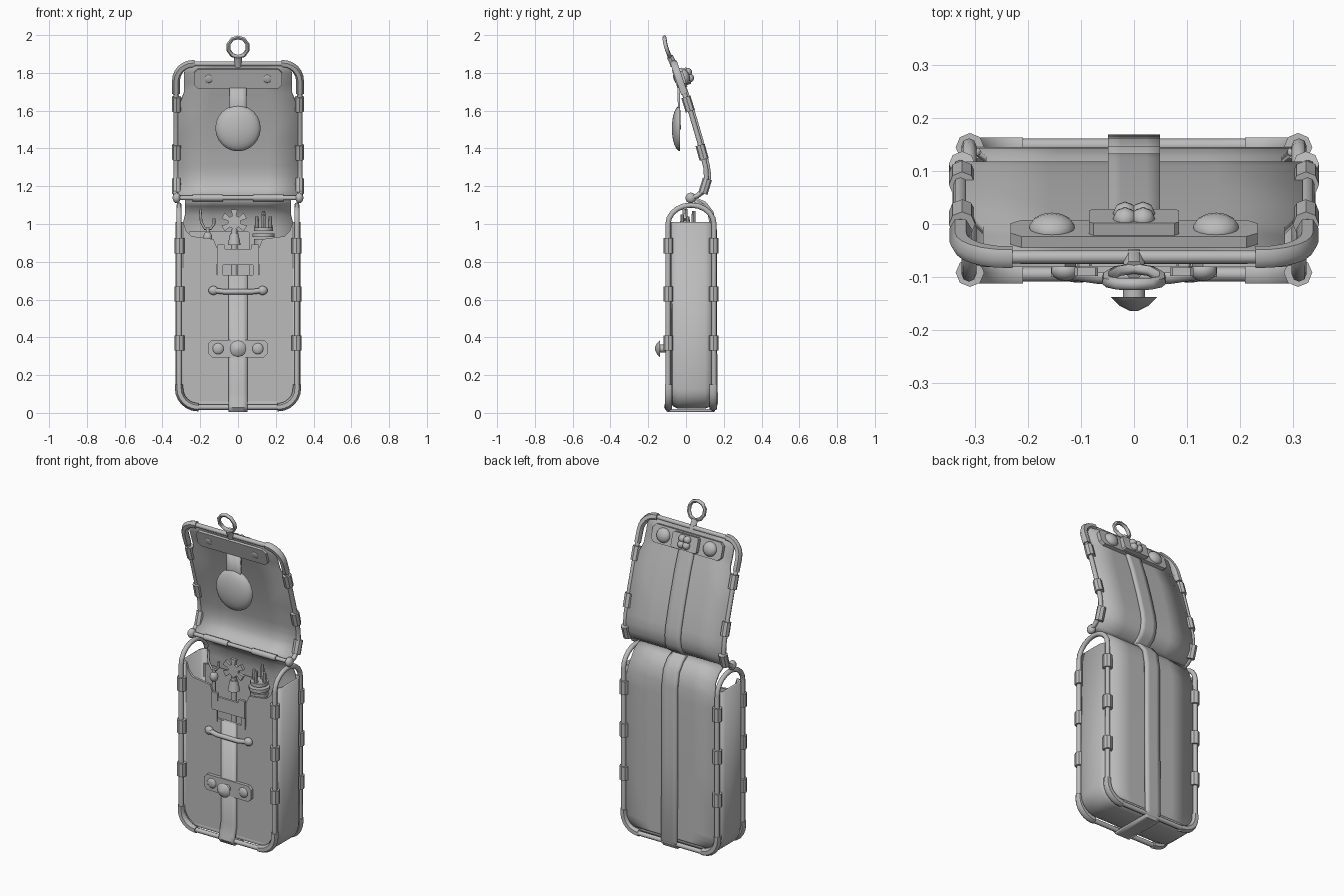
import bpy, bmesh, math
from mathutils import Matrix

if "Cube" in bpy.data.objects:
    bpy.data.objects.remove(bpy.data.objects["Cube"])

grey = bpy.data.materials.new("plain_grey")
grey.diffuse_color = (0.5, 0.5, 0.5, 1)
grey.use_nodes = True
grey.node_tree.nodes["Principled BSDF"].inputs["Base Color"].default_value = grey.diffuse_color
TILT = 0.3                                   # lean of the open lid


def finish(name, bm, loc=(0, 0, 0), rot=0, angle=40, thick=0):
    bmesh.ops.recalc_face_normals(bm, faces=bm.faces)
    me = bpy.data.meshes.new(name)
    bm.to_mesh(me)
    bm.free()
    me.materials.append(grey)
    ob = bpy.data.objects.new(name, me)
    bpy.context.collection.objects.link(ob)
    ob.location = loc
    ob.rotation_euler = (rot, 0, 0)
    if thick:
        m = ob.modifiers.new("thickness", 'SOLIDIFY')
        m.thickness, m.offset = thick, 0
    bpy.ops.object.select_all(action='DESELECT')
    bpy.context.view_layer.objects.active = ob
    ob.select_set(True)
    bpy.ops.object.shade_smooth_by_angle(angle=math.radians(angle))
    return ob


def prism(name, outline, depth, loc, rot=0):
    """Outline in x/z, extruded along y and centred on loc."""
    bm = bmesh.new()
    f = bm.faces.new([bm.verts.new((x, -depth / 2, z)) for x, z in outline])
    ext = bmesh.ops.extrude_face_region(bm, geom=[f])
    vs = [v for v in ext["geom"] if isinstance(v, bmesh.types.BMVert)]
    bmesh.ops.translate(bm, verts=vs, vec=(0, depth, 0))
    bm.faces.new(list(reversed([v for v in f.verts]))) if not f.is_valid else None
    return finish(name, bm, loc, rot)


def plate(name, w, h, depth, loc, rot=0, c=0.02):
    pts = [(w, h - c), (w - c, h), (c - w, h), (-w, h - c),
           (-w, c - h), (c - w, -h), (w - c, -h), (w, c - h)]
    return prism(name, pts, depth, loc, rot)


def ball(name, size, loc, rot=0, seg=14):
    bm = bmesh.new()
    bmesh.ops.create_uvsphere(bm, u_segments=seg, v_segments=8, radius=1)
    bmesh.ops.transform(bm, matrix=Matrix.Diagonal((*size, 1)), verts=bm.verts)
    return finish(name, bm, loc, rot, 50)


def cyl(name, r1, r2, h, loc, rot=0, seg=12, angle=40):
    bm = bmesh.new()
    bmesh.ops.create_cone(bm, cap_ends=True, segments=seg, radius1=r1, radius2=r2, depth=h)
    return finish(name, bm, loc, rot, angle)


def tube(name, pts, r, closed=False, res=2):
    cu = bpy.data.curves.new(name, 'CURVE')
    cu.dimensions, cu.bevel_depth, cu.bevel_resolution = '3D', r, res
    cu.use_fill_caps = True
    sp = cu.splines.new('POLY')
    sp.points.add(len(pts) - 1)
    for p, q in zip(sp.points, pts):
        p.co = (*q, 1)
    sp.use_cyclic_u = closed
    tmp = bpy.data.objects.new(name, cu)
    bpy.context.collection.objects.link(tmp)
    bpy.context.view_layer.update()
    bm = bmesh.new()
    bm.from_mesh(tmp.to_mesh())
    tmp.to_mesh_clear()
    bpy.data.objects.remove(tmp)
    return finish(name, bm, angle=60)


def grid(name, rows, thick):
    bm = bmesh.new()
    vr = [[bm.verts.new(p) for p in row] for row in rows]
    for a, b in zip(vr, vr[1:]):
        for i in range(len(a) - 1):
            bm.faces.new((a[i], a[i + 1], b[i + 1], b[i]))
    return finish(name, bm, thick=thick)


def ribbon(name, prof, width, thick):
    """Sheet following a side profile, with half width given by height."""
    return grid(name, [[(s * width(z), y, z) for s in (-1, -.5, 0, .5, 1)] for y, z in prof], thick)


def u_path(w, end, base, r, n=6):
    """U in x/z with round corners; opens towards end."""
    d = 1 if end > base else -1
    arc = [(-w + r - r * math.cos(i / n * math.pi / 2),
            base + d * (r - r * math.sin(i / n * math.pi / 2))) for i in range(n + 1)]
    half = [(-w, end)] + arc
    return half + [(-x, z) for x, z in reversed(half)]


LID = [(.03, 1.135), (.06, 1.15), (.09, 1.175), (.106, 1.21), (.11, 1.26), (.103, 1.31),
       (.07, 1.44), (.02, 1.61), (-.03, 1.75), (-.05, 1.81), (-.06, 1.84), (-.068, 1.865)]


def lid_y(z):
    for (y0, z0), (y1, z1) in zip(LID, LID[1:]):
        if z <= z1:
            return y0 + (y1 - y0) * (z - z0) / (z1 - z0)
    return LID[-1][0]


def corner(w, dist, r):
    """Half width near a rounded end, dist away from it."""
    return w if dist >= r else w - r + math.sqrt(max(0, r * r - (r - dist) ** 2))


# Pouch: sides and bottom as one band, then front and back panels
rows = [[(x, y, z) for x, z in u_path(.325 - i, 1.01, .028 + i, .1)]
        for y, i in ((-.074, .035), (-.066, .012), (-.04, 0), (.1, 0), (.125, .01), (.139, .035))]
grid("pouch_sides", rows, .012)
edge = [(.29, 1.01), (.275, .965), (.245, .935), (.13, .92), (.11, .87), (.11, .73)]
low = u_path(.292, .9, .06, .07)[1:-1]
prism("pouch_front", low + edge + [(-x, z) for x, z in reversed(edge)], .014, (0, -.074, 0))
back = [(.139, z) for z in (.06, .067, .08, .1, .13, .5, .9)] + [(.136, .98), (.122, 1.05), (.085, 1.1), (.03, 1.13)]
ribbon("pouch_back", back, lambda z: corner(.298, z - .055, .08) if z < 1 else .28, .014)

# Wire frame around the pouch, arching over each side
front = u_path(.312, 1.0, .03, .1)
arch = [(.0265 - .1215 * math.cos(a * math.pi / 10), 1 + .1 * math.sin(a * math.pi / 10)) for a in range(1, 10)]
loop = [(x, -.095, z) for x, z in front] + [(.312, y, z) for y, z in arch]
loop += [(x, .148, z) for x, z in reversed(front)] + [(-.312, y, z) for y, z in reversed(arch)]
tube("pouch_frame", loop, .014, True)

# Lid sheet and lid wire
fine = [(lid_y(z), z) for z in [p[1] for p in LID[:-4]] + [1.70, 1.75, 1.8, 1.82, 1.835, 1.845]]
ribbon("lid_panel", fine, lambda z: .318 if z < 1.7 else corner(.285, 1.85 - z, .05), .016)
lid_u = u_path(.328, 1.17, 1.848, .09)
straight = [(-.328, z) for z in (1.17, 1.2, 1.24, 1.3, 1.44, 1.6)]
lid_loop = straight + lid_u[1:-1] + [(-x, z) for x, z in reversed(straight)]
tube("lid_frame", [(x, lid_y(z), z) for x, z in lid_loop], .013)

# Corner caps and edge clips
for s in (-1, 1):
    for y in (-.093, .144):
        path = [(-.312, .15)] + front[1:8] + [(-.21, .03)]
        tube("bottom_corner_cap", [(s * x, y, z) for x, z in path], .022, res=1)
        for z in (.885, .63, .37):
            cyl("pouch_clip", .027, .027, .08, (s * .31, y + .001, z), seg=8)
    path = [(-.328, 1.69)] + lid_u[1:8] + [(-.23, 1.848)]
    tube("lid_corner_cap", [(s * x, lid_y(z), z) for x, z in path], .021, res=1)
    for z, r in ((1.635, TILT), (1.38, .27), (1.2, -.3)):
        cyl("lid_clip", .025, .025, .08, (s * .325, lid_y(z), z), r, 8)

# Hinge
tube("hinge_rod", [(-.34, .025, 1.138), (.34, .025, 1.138)], .012)
for s in (-1, 1):
    ball("hinge_ball", (.022, .028, .028), (s * .325, .025, 1.138))
    tube("hinge_link", [(s * .33, .025, 1.138), (s * .33, .06, 1.15), (s * .33, .09, 1.175)], .013)
    tube("hinge_knuckle", [(s * .08, .025, 1.138), (s * .24, .025, 1.138)], .018)

# Strap running down the front, under, and up the back and lid
strap = [(-.085, .73), (-.085, .12), (-.1, .06), (-.108, .03), (-.095, .012), (.145, .012), (.16, .05),
         (.154, .5), (.154, .97), (.138, 1.06), (.1, 1.11), (.055, 1.135)]
strap += [(y + .014, z) for y, z in LID[2:-2]]
ribbon("strap", strap, lambda z: .049, .018)

# Keeper across the front notch
plate("keeper_band", .11, .042, .014, (0, -.086, .825), c=.006)
for s in (-1, 1):
    plate("keeper_side", .014, .075, .012, (s * .094, -.08, .785), c=.004)
    plate("keeper_tab", .022, .026, .016, (s * .09, -.09, .865), c=.005)

# Pull handle
tube("handle_bar", [(-.13, -.09, .648), (-.07, -.099, .641), (.07, -.099, .641), (.13, -.09, .648)], .014)
for s in (-1, 1):
    ball("handle_end", (.027, .02, .024), (s * .13, -.088, .648))

# Fastener plate with knob
plate("fastener_plate", .157, .047, .02, (0, -.09, .34))
for s in (-1, 1):
    ball("fastener_rivet", (.03, .013, .03), (s * .105, -.098, .34))
cyl("knob_stem", .021, .021, .06, (0, -.115, .34), math.pi / 2)
cyl("knob_head", .044, .028, .016, (0, -.146, .34), math.pi / 2, angle=60)
cyl("knob_tip", .028, .008, .01, (0, -.159, .34), math.pi / 2, angle=60)


# Lid plates, placed on the leaning lid by offset from its surface
def on_lid(x, z, off):
    return (x, lid_y(z) + off * math.cos(TILT), z + off * math.sin(TILT))


plate("lid_back_plate", .233, .052, .022, on_lid(0, 1.77, .019), TILT)
plate("lid_front_plate", .233, .052, .016, on_lid(0, 1.775, -.015), TILT)
plate("lid_lock_block", .085, .045, .036, on_lid(0, 1.77, .036), TILT, .008)
for s in (-1, 1):
    ball("lid_rivet", (.044, .028, .042), on_lid(s * .155, 1.77, .03), TILT)
    ball("lid_inner_rivet", (.022, .005, .022), on_lid(s * .155, 1.775, -.023), TILT)
for i in range(4):
    a = math.pi / 4 + i * math.pi / 2
    ball("lock_rosette_petal", (.023, .022, .023),
         on_lid(.024 * math.cos(a), 1.772 + .022 * math.sin(a), .055), TILT, 8)

# Hanging tongue and domed disc inside the lid
ribbon("disc_tongue", [(-.04, 1.73), (-.037, 1.62), (-.033, 1.5)], lambda z: .045, .012)
bm = bmesh.new()
bmesh.ops.create_uvsphere(bm, u_segments=24, v_segments=12, radius=1)
bmesh.ops.transform(bm, matrix=Matrix.Rotation(math.pi / 2, 4, 'X'), verts=bm.verts)
bmesh.ops.bisect_plane(bm, geom=bm.verts[:] + bm.edges[:] + bm.faces[:], plane_co=(0, 0, 0),
                       plane_no=(0, 1, 0), clear_outer=True)
bmesh.ops.holes_fill(bm, edges=[e for e in bm.edges if e.is_boundary])
bmesh.ops.transform(bm, matrix=Matrix.Diagonal((.12, .044, .122, 1)), verts=bm.verts)
finish("disc_dome", bm, (0, -.031, 1.507))

# Hanging ring with neck
ring = []
for i in range(10):
    c = math.cos(i * math.pi / 5)
    ring.append((.053 * math.sin(i * math.pi / 5), -.105 - .015 * c + .006 * c * c, 1.936 + .052 * c))
tube("hanging_ring", ring, .011, True, 1)
tube("ring_neck", [(0, -.064, 1.835), (0, -.074, 1.865), (0, -.086, 1.888)], .02, res=1)

# Tools inside: hook, toothed key and stacked plug, plus a card
plate("inner_card", .16, .13, .008, (-.1, .06, .83), c=.005)
hook = [(-.2, 0, 1.08), (-.195, 0, 1.01), (-.175, 0, .975), (-.145, 0, .975), (-.127, 0, 1.0), (-.127, 0, 1.03)]
tube("hook", hook, .007)
tube("hook_stem", [(-.16, 0, .975), (-.16, 0, .7)], .01)
ball("hook_collar", (.024, .024, .03), (-.16, 0, .93))
tooth = []
for i in range(6):
    for da, r in ((-.3, .035), (-.25, .07), (.25, .07), (.3, .035)):
        a = i * math.pi / 3 + math.pi / 6 + da
        tooth.append((r * math.cos(a), r * math.sin(a)))
prism("toothed_key", tooth, .018, (-.02, -.01, 1.01))
tube("key_stem", [(-.02, -.01, .97), (-.02, -.01, .7)], .017)
cyl("key_collar", .034, .022, .06, (-.02, -.01, .92))
cyl("plug_body", .04, .05, .24, (.135, .01, .8))
for z, r in ((.905, .05), (.94, .058), (.972, .05)):
    cyl("plug_ring", r, r, .02, (.135, .01, z))
for dx, dy, h in ((-.035, 0, .06), (0, .03, .09), (.035, 0, .06), (0, -.03, .07)):
    cyl("plug_prong", .012, .009, h, (.135 + dx, .01 + dy, .98 + h / 2), seg=8)
